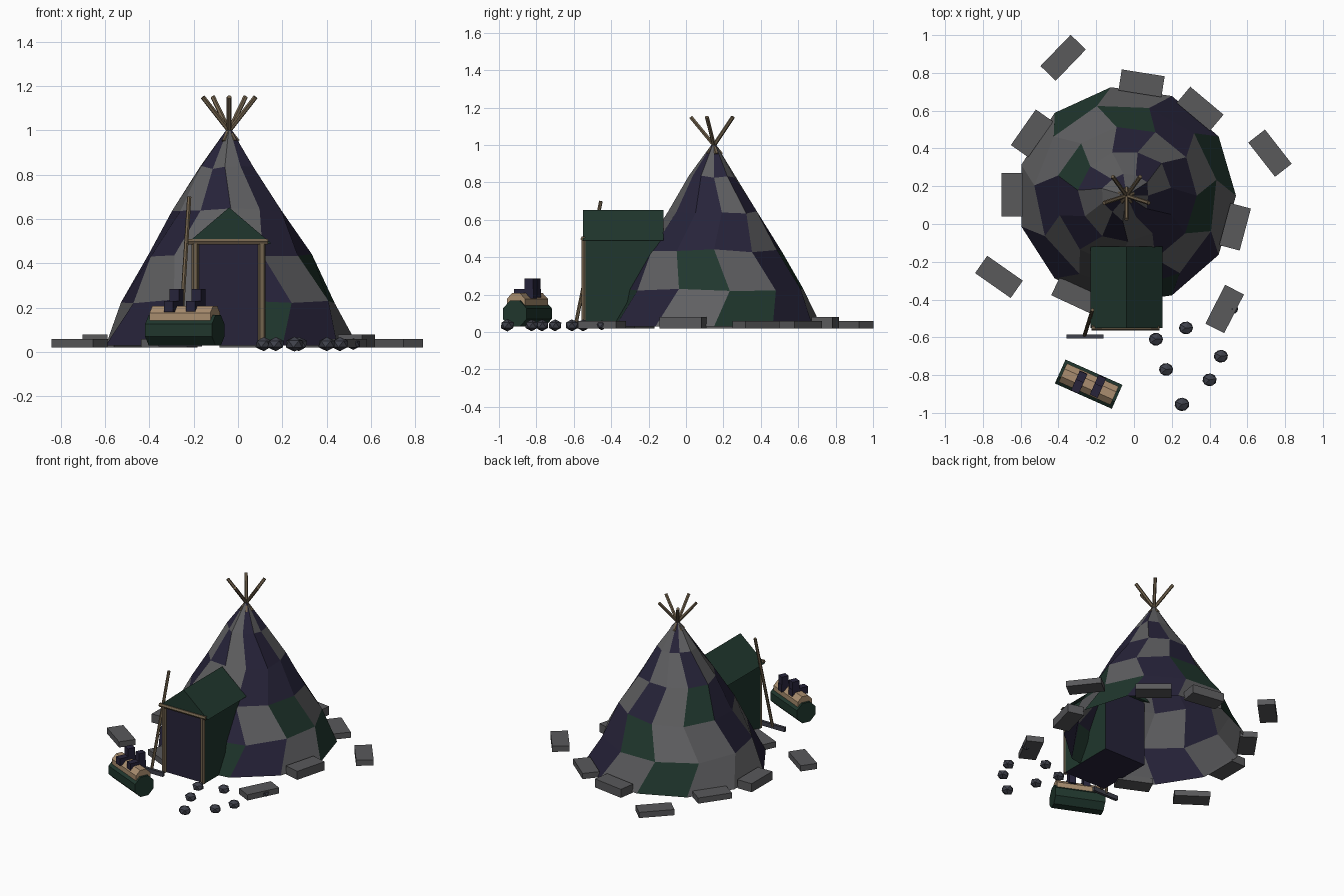
import bpy, bmesh, math, random
from mathutils import Vector, Matrix

if "Cube" in bpy.data.objects:
    bpy.data.objects.remove(bpy.data.objects["Cube"])

random.seed(4)
V = Vector


def mat(name, r, g, b):
    m = bpy.data.materials.new(name)
    m.diffuse_color = (r, g, b, 1)
    m.use_nodes = True
    m.node_tree.nodes["Principled BSDF"].inputs["Base Color"].default_value = m.diffuse_color
    return m


GREY = mat("grey_cloth", .115, .115, .12)
NAVY = mat("navy_cloth", .02, .017, .042)
GREEN = mat("green_cloth", .014, .037, .026)
WOOD = mat("wood", .17, .125, .075)
TAN = mat("tan_blanket", .4, .27, .16)
SLATE = mat("slate", .05, .053, .07)
STONE = mat("stone", .1, .1, .105)


def finish(name, bm, *mats):
    me = bpy.data.meshes.new(name)
    bm.normal_update()
    bm.to_mesh(me)
    bm.free()
    for m in mats:
        me.materials.append(m)
    ob = bpy.data.objects.new(name, me)
    bpy.context.collection.objects.link(ob)
    return ob


def box(name, centre, size, m, turn=0):
    bm = bmesh.new()
    bmesh.ops.create_cube(bm, size=1, matrix=Matrix.Translation(centre)
                          @ Matrix.Rotation(math.radians(turn), 4, 'Z')
                          @ Matrix.Diagonal((*size, 1)))
    return finish(name, bm, m)


def rod(name, a, b, r, m, sides=6):
    a, b = V(a), V(b)
    d = b - a
    bm = bmesh.new()
    rot = d.to_track_quat('Z', 'Y').to_matrix().to_4x4()
    bmesh.ops.create_cone(bm, cap_ends=True, segments=sides, radius1=r, radius2=r, depth=d.length,
                          matrix=Matrix.Translation((a + b) / 2) @ rot
                          @ Matrix.Rotation(math.pi / sides, 4, 'Z'))
    return finish(name, bm, m)


# Patchwork tent: eleven-sided, open underneath, alternate rings twisted
CX, CY, N = -.04, .15, 11
rings = [(.58, .03, 0), (.49, .228, 10), (.367, .435, 0), (.247, .643, 10), (.125, .83, 0)]
patches = ["FDGFGGDGFDG", "GDFGGDGGDGF", "DGDGFDDGGDD", "GDGGDGGDGDD", "DGGDGGDGGDG"]
bm = bmesh.new()
loops = []
for k, (r, z, off) in enumerate(rings):
    loop = []
    for i in range(N):
        a = math.radians(off) + i * math.tau / N
        q = r + (random.uniform(-.012, .012) if k else 0)
        dz = random.uniform(-.01, .01) if k else 0
        loop.append(bm.verts.new((CX + q * math.cos(a), CY + q * math.sin(a), z + dz)))
    loops.append(loop)
apex = bm.verts.new((CX, CY, 1.02))
for k, row in enumerate(patches):
    for i, c in enumerate(row):
        j = (i + 1) % N
        low = [loops[k][i], loops[k][j]]
        top = [loops[k + 1][j], loops[k + 1][i]] if k < 4 else [apex]
        bm.faces.new(low + top).material_index = "GDF".index(c)
finish("tent_cover", bm, GREY, NAVY, GREEN)

# Crossing pole tips above the apex
for i in range(5):
    a = math.radians(-90 + 72 * i)
    d = V((math.cos(a), math.sin(a), 0))
    rod(f"tent_pole_{i + 1}", V((CX, CY, .95)) - d * .04, V((CX, CY, 1.15)) + d * .125, .011, WOOD)

# Porch body: green sides, navy door front and back
bm = bmesh.new()
bmesh.ops.create_cube(bm, size=1, matrix=Matrix.Translation((CX - .002, -.34, .265))
                      @ Matrix.Diagonal((.325, .40, .47, 1)))
bm.normal_update()
for f in bm.faces:
    f.material_index = 1 if abs(f.normal.x) > .5 else 0
finish("porch_body", bm, NAVY, GREEN)

# Gabled porch roof, extruded from a triangle
bm = bmesh.new()
tri = [bm.verts.new((CX + x, -.55, z)) for x, z in ((-.19, .49), (.19, .49), (0, .652))]
face = bm.faces.new(tri)
ext = bmesh.ops.extrude_face_region(bm, geom=[face], use_keep_orig=True)
bmesh.ops.translate(bm, vec=(0, .43, 0), verts=[g for g in ext["geom"] if isinstance(g, bmesh.types.BMVert)])
bmesh.ops.recalc_face_normals(bm, faces=bm.faces)
finish("porch_roof", bm, GREEN)

# Door frame
for side, x in (("left", -.193), ("right", .108)):
    rod(f"door_post_{side}", (x, -.545, .03), (x, -.545, .5), .017, WOOD)
rod("door_beam", (-.225, -.55, .498), (.135, -.55, .498), .014, WOOD)

# Rake leaning on the porch
rod("rake_handle", (-.262, -.59, .04), (-.22, -.455, .70), .01, WOOD)
box("rake_head", (-.26, -.596, .04), (.195, .02, .03), SLATE)

# Bedroll with blanket and straps
P, TURN = V((-.24, -.848, 0)), -24
u = V((math.cos(math.radians(TURN)), math.sin(math.radians(TURN)), 0))
w = V((-u.y, u.x, 0))
up = V((0, 0, 1))
rod("bedroll", P - u * .165 + up * .098, P + u * .165 + up * .098, .075, GREEN, 8)
rod("blanket_roll", P - u * .15 + up * .155, P + u * .15 + up * .155, .058, TAN, 8)
for i, s in enumerate((-1, 1)):
    c = P + u * .05 * s + w * .01 * s
    box(f"strap_{i + 1}", c + up * .205, (.045, .115, .05), NAVY, TURN)
    box(f"strap_buckle_{i + 1}", c + w * .03 + up * .245, (.045, .05, .08), NAVY, TURN)

# Flat stones around the tent: x, y, turn, height
slabs = [(-.375, .88, 46, .04), (.04, .745, -9, .06), (.35, .61, -40, .04), (.72, .375, -52, .04),
         (.535, -.015, 75, .06), (.48, -.45, 63, .04), (-.31, -.375, -25, .04), (-.715, -.28, -35, .04),
         (-.645, .155, 90, .06), (-.54, .48, 55, .04)]
for i, (x, y, t, h) in enumerate(slabs):
    box(f"flat_stone_{i + 1}", (x, y, .02 + h / 2), (.23, .112, h), STONE, t)

# Small rocks by the entrance: x, y, radius
rocks = [(.116, -.61, .04), (.275, -.55, .04), (.17, -.77, .04), (.46, -.70, .04),
         (.40, -.825, .04), (.254, -.955, .042), (.52, -.45, .033)]
for i, (x, y, r) in enumerate(rocks):
    bm = bmesh.new()
    bmesh.ops.create_icosphere(bm, subdivisions=1, radius=r, matrix=Matrix.Translation((x, y, .036))
                               @ Matrix.Diagonal((1.05, .95, .8, 1)) @ Matrix.Rotation(i * 1.3, 4, 'Z'))
    finish(f"rock_{i + 1}", bm, SLATE)
